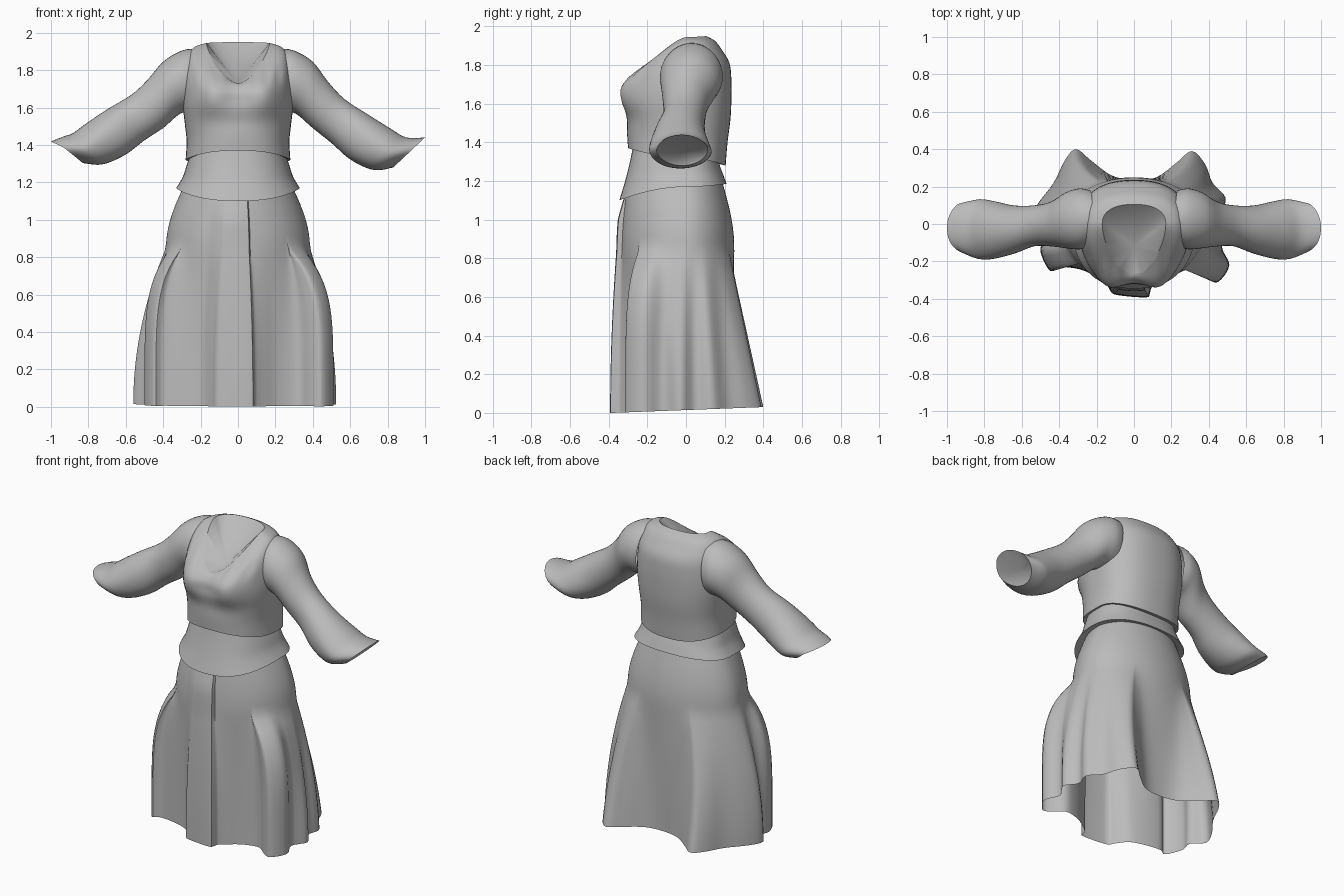
import bpy
import bmesh
import math

if "Cube" in bpy.data.objects:
    bpy.data.objects.remove(bpy.data.objects["Cube"], do_unlink=True)

fabric = bpy.data.materials.new("grey_fabric")
fabric.use_nodes = True
GREY = (0.5, 0.5, 0.5, 1)
fabric.diffuse_color = GREY
fabric.node_tree.nodes["Principled BSDF"].inputs["Base Color"].default_value = GREY


def clamp(value):
    return max(0, min(1, value))


def spline(rows, steps, cyclic=False):
    """Smooth interpolation through rows of equal length."""
    count = len(rows)
    pick = (lambda i: rows[i % count]) if cyclic else (lambda i: rows[max(0, min(count - 1, i))])
    result = []
    for i in range(count if cyclic else count - 1):
        for s in range(steps):
            t = s / steps
            result.append([
                b + 0.5 * t * (c - a + t * (2 * a - 5 * b + 4 * c - d + t * (3 * (b - c) + d - a)))
                for a, b, c, d in zip(pick(i - 1), pick(i), pick(i + 1), pick(i + 2))])
    if not cyclic:
        result.append(list(rows[-1]))
    return result


def loft(name, rings, tip=None):
    """Skin closed rings, optionally ending in a fan around a tip point."""
    bm = bmesh.new()
    loops = [[bm.verts.new(p) for p in ring] for ring in rings]
    n = len(loops[0])
    for low, high in zip(loops, loops[1:]):
        for i in range(n):
            j = (i + 1) % n
            bm.faces.new((low[i], low[j], high[j], high[i]))
    if tip:
        centre = bm.verts.new(tip)
        for i in range(n):
            bm.faces.new((loops[-1][i], loops[-1][(i + 1) % n], centre))
    bmesh.ops.recalc_face_normals(bm, faces=bm.faces)
    mesh = bpy.data.meshes.new(name)
    bm.to_mesh(mesh)
    bm.free()
    mesh.materials.append(fabric)
    obj = bpy.data.objects.new(name, mesh)
    bpy.context.collection.objects.link(obj)
    bpy.ops.object.select_all(action="DESELECT")
    obj.select_set(True)
    bpy.context.view_layer.objects.active = obj
    bpy.ops.object.shade_smooth_by_angle(angle=math.radians(45))


def power(value, exponent):
    return math.copysign(abs(value) ** exponent, value)


def body_ring(row, sides=72):
    """Row: half width, front y, back y, heights at front, side, back, front roundness."""
    width, front, back, z_front, z_side, z_back, roundness = row
    ring = []
    for i in range(sides):
        a = math.tau * i / sides
        c, s = math.cos(a), math.sin(a)
        depth, z_end, k = (back, z_back, 0.85) if s > 0 else (-front, z_front, roundness)
        blend = abs(s) ** 1.6
        ring.append([width * power(c, k), depth * power(s, k),
                     z_side + (z_end - z_side) * blend])
    return ring


def add_bust(ring):
    """Push out two soft chest forms and gather the cloth at the neckline."""
    for p in ring:
        x, y, z = p
        if y < -0.05:
            for side in (-1, 1):
                near = ((x - side * 0.14) / 0.09) ** 2 + ((z - 1.67) / 0.1) ** 2
                p[1] -= 0.05 * math.exp(-near)
            gather = math.exp(-((z - 1.77) / 0.05) ** 2) * min(1, -y * 4)
            p[1] += 0.007 * gather * math.sin(x * 95)
    return ring


# Bodice with a folded lower edge and V neck
bodice_rows = [
    (0.28, -0.30, 0.205, 1.37, 1.32, 1.28, 0.85),
    (0.275, -0.305, 0.215, 1.45, 1.42, 1.40, 0.85),
    (0.285, -0.305, 0.23, 1.52, 1.52, 1.52, 0.85),
    (0.295, -0.315, 0.235, 1.59, 1.61, 1.62, 0.85),
    (0.295, -0.31, 0.235, 1.64, 1.71, 1.72, 0.85),
    (0.285, -0.305, 0.225, 1.68, 1.81, 1.81, 0.88),
    (0.265, -0.29, 0.185, 1.71, 1.885, 1.88, 0.95),
    (0.23, -0.275, 0.15, 1.725, 1.925, 1.925, 1.05),
    (0.17, -0.26, 0.105, 1.73, 1.945, 1.95, 1.15),
]
bodice_fold = (0.24, -0.26, 0.165, 1.38, 1.33, 1.29, 0.85)
bodice_rings = [add_bust(body_ring(r)) for r in spline(bodice_rows, 4)]
loft("bodice", [body_ring(bodice_fold)] + bodice_rings, tip=(0, -0.12, 1.73))

# Flared waistband dipping at the front
waist_rows = [
    (0.25, -0.27, 0.17, 1.40, 1.36, 1.32, 0.85),
    (0.275, -0.29, 0.175, 1.30, 1.29, 1.28, 0.85),
    (0.295, -0.315, 0.19, 1.20, 1.23, 1.24, 0.85),
    (0.33, -0.345, 0.21, 1.10, 1.17, 1.185, 0.85),
]
waist_fold = (0.28, -0.31, 0.17, 1.115, 1.18, 1.195, 0.85)
loft("waistband", [body_ring(r) for r in spline(waist_rows, 4) + [waist_fold]])

# Sleeves: upper x, z; lower x, z; front y; back y
sleeve_rows = [
    (0.22, 1.915, 0.25, 1.57, -0.12, 0.18),
    (0.30, 1.905, 0.28, 1.575, -0.135, 0.19),
    (0.40, 1.845, 0.32, 1.56, -0.13, 0.17),
    (0.48, 1.74, 0.40, 1.49, -0.12, 0.12),
    (0.57, 1.645, 0.50, 1.41, -0.12, 0.10),
    (0.70, 1.56, 0.59, 1.33, -0.16, 0.10),
    (0.82, 1.485, 0.68, 1.28, -0.185, 0.12),
    (0.90, 1.44, 0.75, 1.265, -0.185, 0.13),
    (1.0, 1.44, 0.83, 1.28, -0.15, 0.11),
]
cuff_inner = (0.935, 1.39, 0.84, 1.315, -0.08, 0.08)


def sleeve_ring(row, side, sides=40):
    x_top, z_top, x_low, z_low, front, back = row
    ring = []
    for i in range(sides):
        a = math.tau * i / sides
        up = (1 + math.cos(a)) / 2
        x = x_low + (x_top - x_low) * up
        z = z_low + (z_top - z_low) * up
        if side < 0:  # right arm hangs slightly higher, with a drooping cuff
            z += 0.03 * math.sin(clamp((x - 0.4) / 0.6) * math.pi) - 0.3 * max(0, x - 0.93)
        # Soft lengthwise creases grow toward the cuff
        crease = 1 + 0.04 * math.sin(4 * a + 9 * x) * max(0, x - 0.4)
        y = (front + back) / 2 + (back - front) / 2 * math.sin(a) * crease
        ring.append((side * x, y, z))
    return ring


for label, side in (("left", 1), ("right", -1)):
    rows = spline(sleeve_rows, 4) + [cuff_inner]
    end = sleeve_ring(cuff_inner, side)
    middle = tuple(sum(axis) / len(end) for axis in zip(*end))
    loft(label + "_sleeve", [sleeve_ring(r, side) for r in rows], tip=middle)

# Skirt hem outline, counter-clockwise from the front panel edge
hem = [
    (0.08, -0.365), (0.095, -0.34), (0.15, -0.3), (0.22, -0.26), (0.32, -0.24), (0.39, -0.29),
    (0.45, -0.31), (0.51, -0.22), (0.47, -0.12), (0.525, -0.03), (0.47, 0.05),
    (0.49, 0.14), (0.42, 0.22), (0.38, 0.32), (0.31, 0.39), (0.23, 0.33),
    (0.12, 0.25), (0, 0.235), (-0.12, 0.26), (-0.23, 0.34), (-0.31, 0.4),
    (-0.37, 0.34), (-0.43, 0.22), (-0.52, 0.1), (-0.56, 0), (-0.49, -0.07),
    (-0.5, -0.15), (-0.45, -0.25), (-0.4, -0.23), (-0.3, -0.24), (-0.2, -0.27),
    (-0.14, -0.32), (-0.11, -0.35), (0, -0.365),
]
hem_curve = spline(hem, 4, cyclic=True)
WAIST = (0.27, 0.30, 0.18)
HIP = (0.385, 0.335, 0.25)
HIP_Z, TOP_Z = 0.85, 1.22


def oval(size, angle):
    s = math.sin(angle)
    return size[0] * math.cos(angle), s * (size[2] if s > 0 else size[1])


def skirt_point(x, y, t):
    """Point under one hem position, t running from the waist to the hem."""
    angle = math.atan2(y / 0.38, x / 0.54)
    floor = 0.03 * max(0, y + 0.38) / 0.78
    z = TOP_Z + (floor - TOP_Z) * t
    hip_x, hip_y = oval(HIP, angle)
    if z > HIP_Z:
        u = (TOP_Z - z) / (TOP_Z - HIP_Z)
        waist_x, waist_y = oval(WAIST, angle)
        ease = math.sin(u * math.pi / 2)
        px = waist_x + (hip_x - waist_x) * ease
        py = waist_y + (hip_y - waist_y) * ease
    else:
        u = clamp((HIP_Z - z) / (HIP_Z - floor))
        # Front side folds puff out right below the hip
        puff = clamp((abs(x) - 0.3) / 0.1) * clamp((-y - 0.05) / 0.1)
        swell = 1 - (1 - u) ** (2 + 3 * puff)
        px = hip_x + (x - hip_x) * swell
        py = hip_y + (y - hip_y) * (u if y > 0 else swell)
    # Overlapping front panel stands proud of the skirt
    if x < 0.083 and y < -0.25:
        py -= 0.025 * clamp((x + 0.18) / 0.07) * clamp((1.15 - z) / 0.15)
    return px, py, z


LEVELS = 28
loft("skirt", [[skirt_point(x, y, k / LEVELS) for x, y in hem_curve]
               for k in range(LEVELS + 1)])
